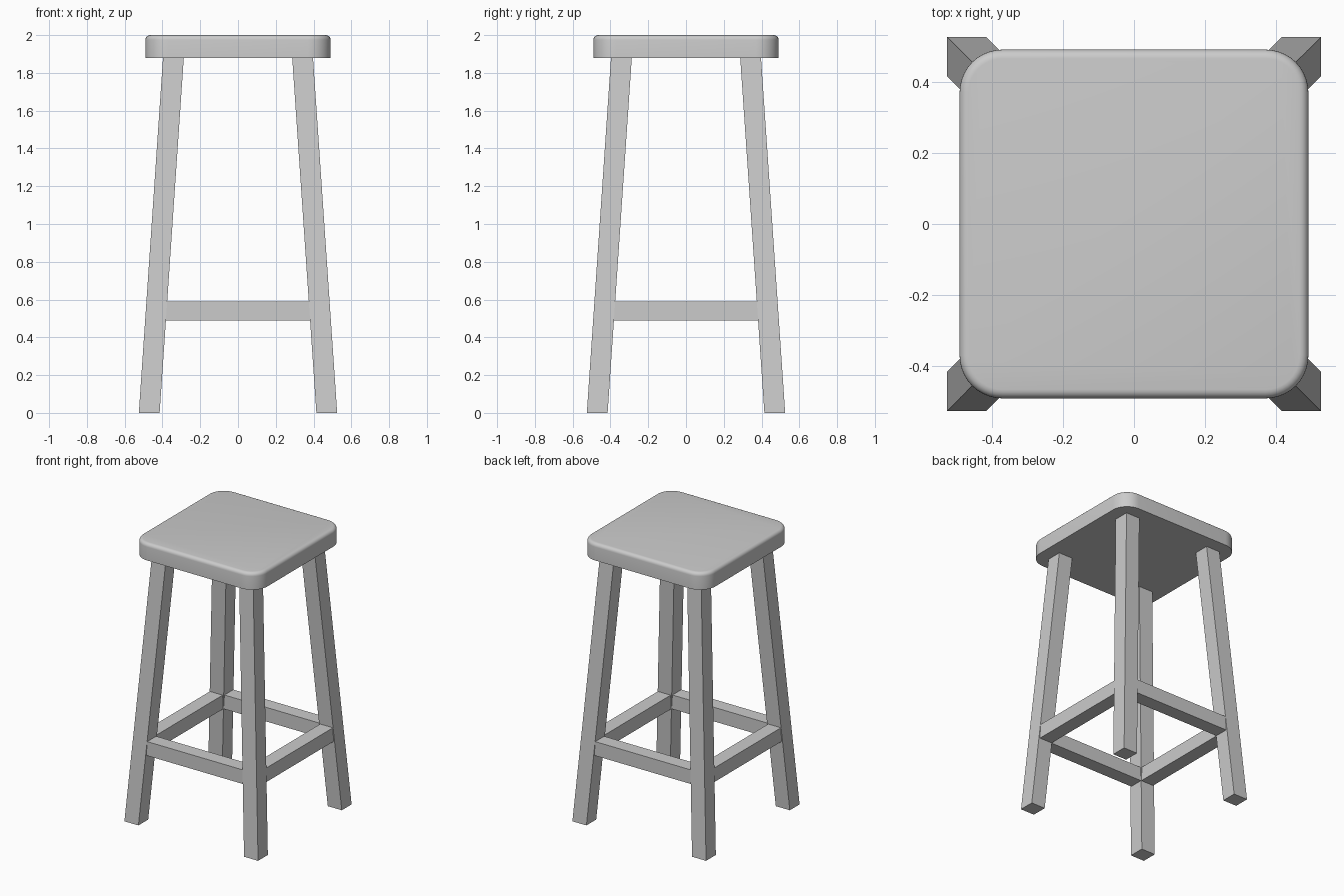
import bpy, bmesh
from mathutils import Vector

if "Cube" in bpy.data.objects:
    bpy.data.objects.remove(bpy.data.objects["Cube"], do_unlink=True)

GREY = (0.6, 0.6, 0.6, 1)
mat = bpy.data.materials.new("plain grey")
mat.use_nodes = True
mat.diffuse_color = GREY
mat.node_tree.nodes["Principled BSDF"].inputs["Base Color"].default_value = GREY

SEAT, SEAT_LOW, SEAT_TOP = 0.49, 1.88, 2.0
LEG, FOOT, HEAD = 0.11, 0.47, 0.342      # leg width, centre at floor and under seat
RUNG_LOW, RUNG_TOP, RUNG = 0.49, 0.59, 0.10


def leg_centre(z):
    return FOOT + (HEAD - FOOT) * z / SEAT_LOW


def make_object(name, bm):
    mesh = bpy.data.meshes.new(name)
    bm.normal_update()
    bm.to_mesh(mesh)
    bm.free()
    mesh.materials.append(mat)
    obj = bpy.data.objects.new(name, mesh)
    bpy.context.collection.objects.link(obj)
    return obj


def cube(size, centre):
    bm = bmesh.new()
    bmesh.ops.create_cube(bm, size=1)
    bmesh.ops.scale(bm, vec=size, verts=bm.verts)
    bmesh.ops.translate(bm, vec=centre, verts=bm.verts)
    return bm


# Seat: slab with rounded corners and a softened top rim
bm = cube((2 * SEAT, 2 * SEAT, SEAT_TOP - SEAT_LOW), (0, 0, (SEAT_TOP + SEAT_LOW) / 2))
uprights = [e for e in bm.edges if abs(e.verts[0].co.z - e.verts[1].co.z) > 0.01]
bmesh.ops.bevel(bm, geom=uprights, offset=0.12, segments=10, profile=0.5, affect='EDGES')
rim = [e for e in bm.edges if all(v.co.z > SEAT_TOP - 0.001 for v in e.verts)]
bmesh.ops.bevel(bm, geom=rim, offset=0.025, segments=5, profile=0.5, affect='EDGES')
seat = make_object("seat", bm)
bpy.context.view_layer.objects.active = seat
seat.select_set(True)
bpy.ops.object.shade_smooth_by_angle(angle=0.7)

# Legs: square posts sheared outward toward the floor
for sx, side in ((1, "left"), (-1, "right")):
    for sy, end in ((-1, "front"), (1, "back")):
        bm = cube((LEG, LEG, SEAT_LOW), (0, 0, SEAT_LOW / 2))
        for v in bm.verts:
            c = leg_centre(v.co.z)
            v.co += Vector((sx * c, sy * c, 0))
        make_object(f"{end}_{side}_leg", bm)

# Rungs: four bars set between the legs, ends cut to the slope of the legs
mid = (RUNG_LOW + RUNG_TOP) / 2
for name, axis, sign in (("front", 0, -1), ("back", 0, 1), ("left", 1, 1), ("right", 1, -1)):
    size, centre = [RUNG, RUNG, RUNG_TOP - RUNG_LOW], [0, 0, mid]
    size[axis] = 2
    centre[1 - axis] = sign * leg_centre(mid)
    bm = cube(size, centre)
    for v in bm.verts:
        v.co[axis] *= leg_centre(v.co.z) - LEG / 2
    make_object(f"{name}_rung", bm)
